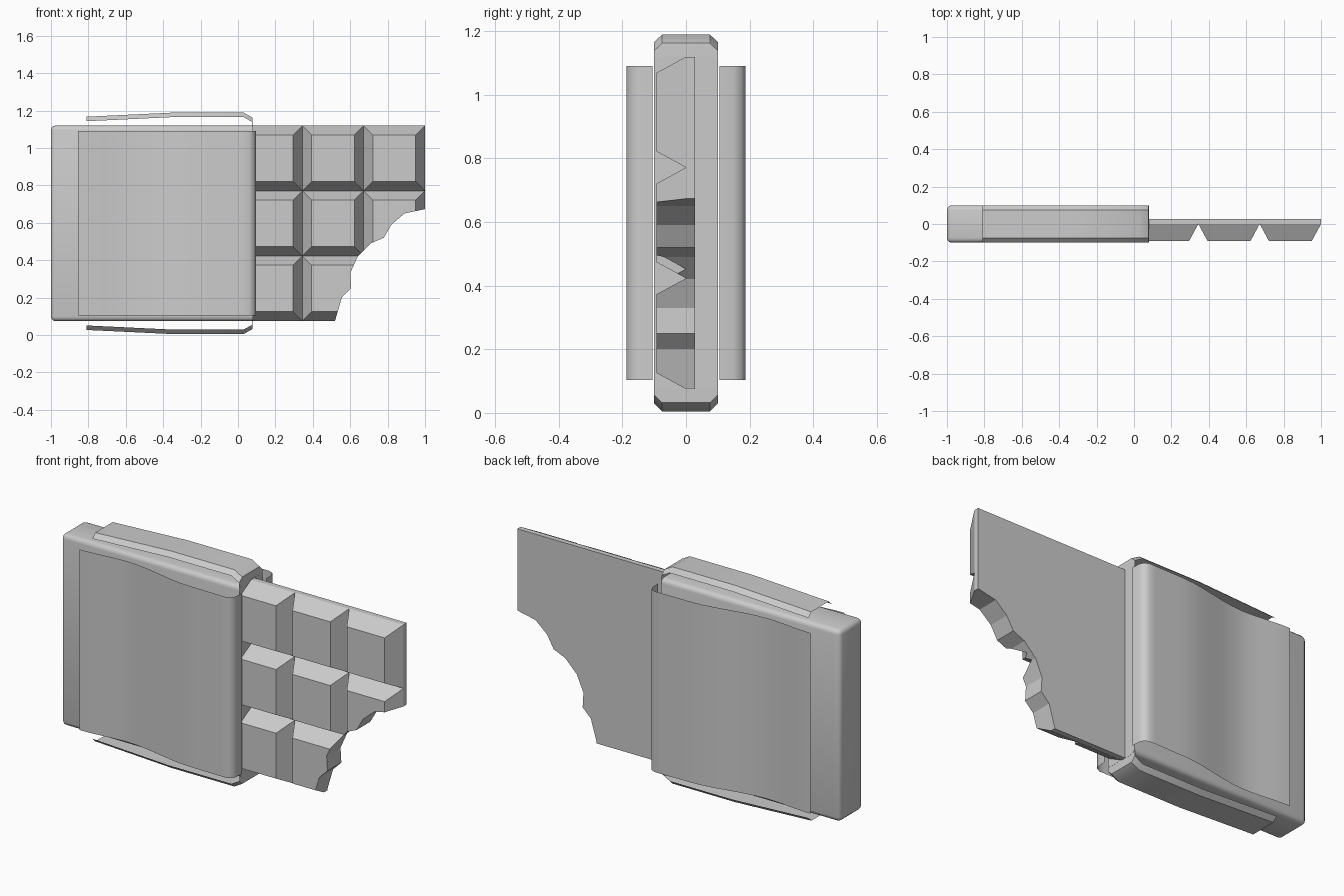
import bpy, bmesh, math

cube = bpy.data.objects.get("Cube")
if cube:
    bpy.data.objects.remove(cube, do_unlink=True)

grey = bpy.data.materials.new("plain grey")
grey.use_nodes = True
grey.diffuse_color = (0.6, 0.6, 0.6, 1)
grey.node_tree.nodes["Principled BSDF"].inputs["Base Color"].default_value = (0.6, 0.6, 0.6, 1)


def finish(name, bm, smooth=None):
    bmesh.ops.remove_doubles(bm, verts=bm.verts, dist=0.0005)
    bmesh.ops.recalc_face_normals(bm, faces=bm.faces)
    mesh = bpy.data.meshes.new(name)
    bm.to_mesh(mesh)
    bm.free()
    mesh.materials.append(grey)
    ob = bpy.data.objects.new(name, mesh)
    bpy.context.collection.objects.link(ob)
    if smooth:
        bpy.ops.object.select_all(action="DESELECT")
        ob.select_set(True)
        bpy.context.view_layer.objects.active = ob
        bpy.ops.object.shade_smooth_by_angle(angle=math.radians(smooth))
    return ob


def sheet(name, rows, smooth):
    """Open surface through rows of points."""
    bm = bmesh.new()
    grid = [[bm.verts.new(p) for p in row] for row in rows]
    for a, b in zip(grid, grid[1:]):
        for i in range(len(a) - 1):
            bm.faces.new((a[i], a[i + 1], b[i + 1], b[i]))
    return finish(name, bm, smooth)


MID = 0.597  # height of the bar's centre line

# wrapper body with rounded edges
bm = bmesh.new()
bmesh.ops.create_cube(bm, size=1)
for v in bm.verts:
    v.co = (-0.46 + v.co.x * 1.08, v.co.y * 0.2, MID + v.co.z * 1.046)
bmesh.ops.bevel(bm, geom=[e for e in bm.edges if min(v.co.x for v in e.verts) < -0.9],
                offset=0.025, segments=3, profile=0.5, affect="EDGES")
finish("wrapper_body", bm, 40)


# loose wrapper sheets on the front and back, wavy in plan
def wave(points, steps=6):
    out = []
    for (x0, y0), (x1, y1) in zip(points, points[1:]):
        for k in range(steps):
            t = k / steps
            s = t * t * (3 - 2 * t)
            out.append((x0 + (x1 - x0) * t, y0 + (y1 - y0) * s))
    return out + [points[-1]]


plan = wave([(-0.855, 0.145), (-0.58, 0.125), (-0.15, 0.185), (0.06, 0.187)])
plan += [(0.085, 0.175), (0.095, 0.15), (0.097, 0.105)]
for name, side in (("front_sheet", -1), ("back_sheet", 1)):
    sheet(name, [[(x, side * y, z) for z in (0.103, 1.09)] for x, y in plan], 50)

# raised wrapper strips above and below, with folded-down long edges
strip = [(-0.81, 0.57), (-0.35, 0.592), (0.03, 0.592), (0.078, 0.565), (0.08, 0.51)]
section = [(-0.1, -0.024), (-0.075, 0), (0.075, 0), (0.1, -0.024)]
for name, side in (("top_strip", 1), ("bottom_strip", -1)):
    sheet(name, [[(x, y, MID + side * (h + d)) for y, d in section] for x, h in strip], 35)

# chocolate bar: a grid of bevelled blocks on a thin slab
CW, CH, EDGE, FRONT, BASE, BACK = 0.328, 0.348, 0.05, -0.092, 0.0, 0.028
bm = bmesh.new()


def ring(x0, z0, inset, y):
    x1, z1 = x0 + CW - inset, z0 + CH - inset
    x0, z0 = x0 + inset, z0 + inset
    return [bm.verts.new(p) for p in ((x0, y, z0), (x1, y, z0), (x1, y, z1), (x0, y, z1))]


for i in range(3):
    for j in range(3):
        x, z = 1 - CW * (3 - i), 0.075 + CH * j
        cap, base, back = ring(x, z, EDGE, FRONT), ring(x, z, 0, BASE), ring(x, z, 0, BACK)
        bm.faces.new(cap)
        bm.faces.new(back)
        outer = (j == 0, i == 2, j == 2, i == 0)
        for k in range(4):
            n = (k + 1) % 4
            bm.faces.new((cap[k], cap[n], base[n], base[k]))
            if outer[k]:
                bm.faces.new((base[k], base[n], back[n], back[k]))
bar = finish("chocolate_bar", bm)

# bite taken out of the lower corner
bite = [(1.1, 0.685), (1.0, 0.673), (0.89, 0.65), (0.82, 0.59), (0.78, 0.52), (0.71, 0.49),
        (0.64, 0.42), (0.6, 0.33), (0.605, 0.25), (0.555, 0.2), (0.52, 0.08), (0.51, -0.1), (1.1, -0.1)]
bm = bmesh.new()
face = bm.faces.new([bm.verts.new((x, -0.3, z)) for x, z in bite])
new = bmesh.ops.extrude_face_region(bm, geom=[face])["geom"]
bmesh.ops.translate(bm, vec=(0, 0.6, 0), verts=[g for g in new if isinstance(g, bmesh.types.BMVert)])
cutter = finish("bite_cutter", bm)
cutter.hide_render = True
cutter.hide_set(True)
cut = bar.modifiers.new("bite", "BOOLEAN")
cut.operation, cut.solver, cut.object = "DIFFERENCE", "EXACT", cutter
bpy.context.view_layer.objects.active = bar
bpy.ops.object.modifier_apply(modifier="bite")
bpy.data.objects.remove(cutter, do_unlink=True)
